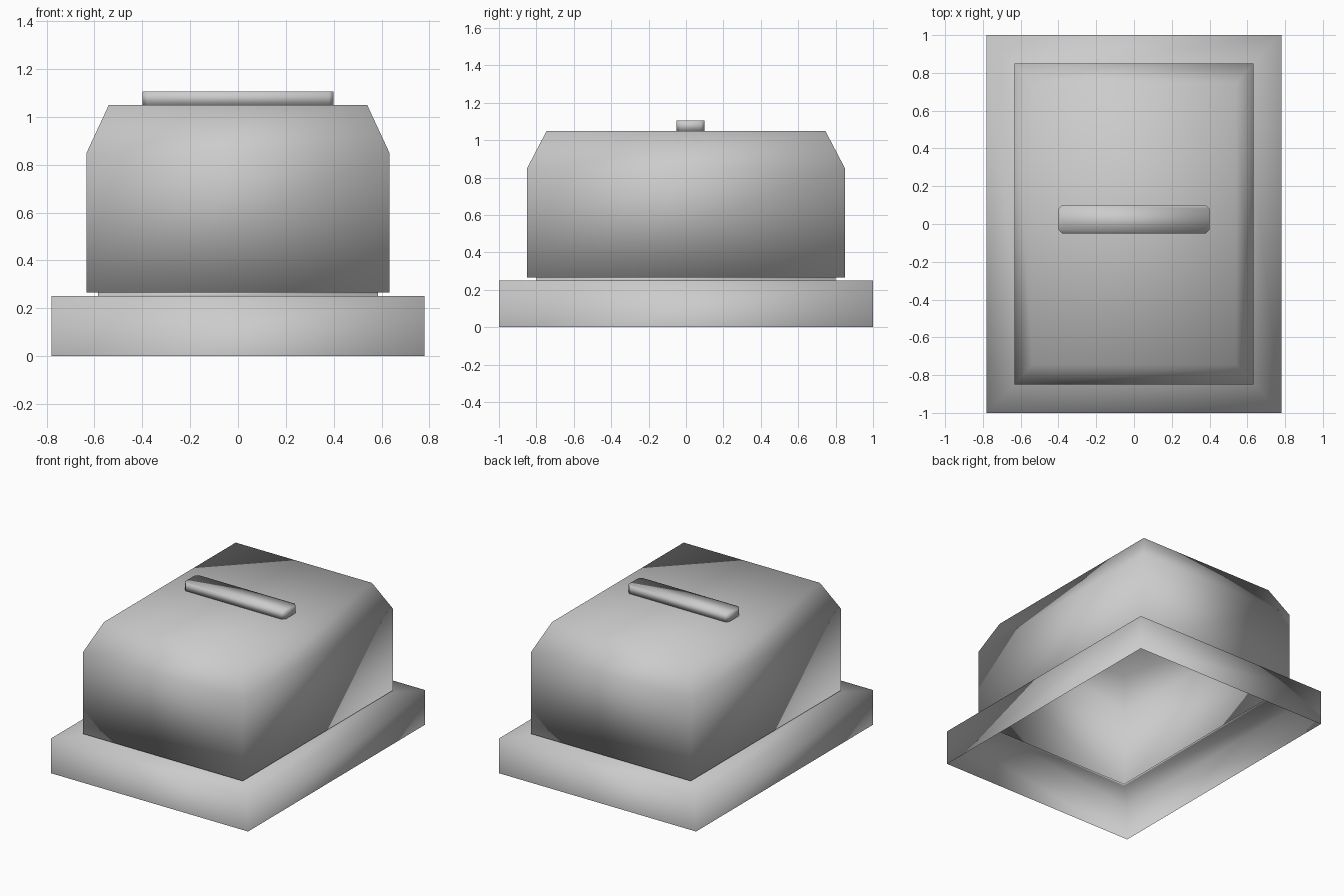
import bpy
import bmesh

if "Cube" in bpy.data.objects:
    bpy.data.objects.remove(bpy.data.objects["Cube"])

grey = bpy.data.materials.new("plain grey")
grey.diffuse_color = (0.6, 0.6, 0.6, 1)
grey.use_nodes = True
grey.node_tree.nodes["Principled BSDF"].inputs["Base Color"].default_value = grey.diffuse_color


def loft(name, outlines, cap_top=False, cap_bottom=False):
    """Skin a stack of matching outlines, given from bottom to top."""
    bm = bmesh.new()
    rings = [[bm.verts.new(p) for p in outline] for outline in outlines]
    for low, high in zip(rings, rings[1:]):
        n = len(low)
        for i in range(n):
            j = (i + 1) % n
            bm.faces.new((low[i], low[j], high[j], high[i]))
    if cap_top:
        bm.faces.new(rings[-1])
    if cap_bottom:
        bm.faces.new(rings[0][::-1])
    for face in bm.faces:
        face.smooth = True
    mesh = bpy.data.meshes.new(name)
    bm.to_mesh(mesh)
    bm.free()
    mesh.materials.append(grey)
    obj = bpy.data.objects.new(name, mesh)
    bpy.context.collection.objects.link(obj)
    return obj


def rect(hx, hy, z):
    return [(-hx, -hy, z), (hx, -hy, z), (hx, hy, z), (-hx, hy, z)]


def cut_rect(hx, hy, z, cy, c):
    """Rectangle with clipped corners, centred on y = cy."""
    pts = [(-hx + c, -hy), (hx - c, -hy), (hx, -hy + c), (hx, hy - c),
           (hx - c, hy), (-hx + c, hy), (-hx, hy - c), (-hx, -hy + c)]
    return [(x, y + cy, z) for x, y in pts]


# Open-bottomed base skirt, its flat ledge and the narrow neck
loft("base", [rect(0.78, 1.0, 0), rect(0.78, 1.0, 0.25),
              rect(0.585, 0.80, 0.25), rect(0.585, 0.80, 0.265)])

# Hollow cover with an underside lip and sloped shoulders
loft("cover", [rect(0.585, 0.80, 0.265), rect(0.633, 0.85, 0.265),
               rect(0.633, 0.85, 0.85), rect(0.54, 0.745, 1.05)], cap_top=True)

# Handle bar on top
loft("handle", [cut_rect(0.40, 0.075, z, 0.025, 0.02) for z in (1.05, 1.105)],
     cap_top=True, cap_bottom=True)
